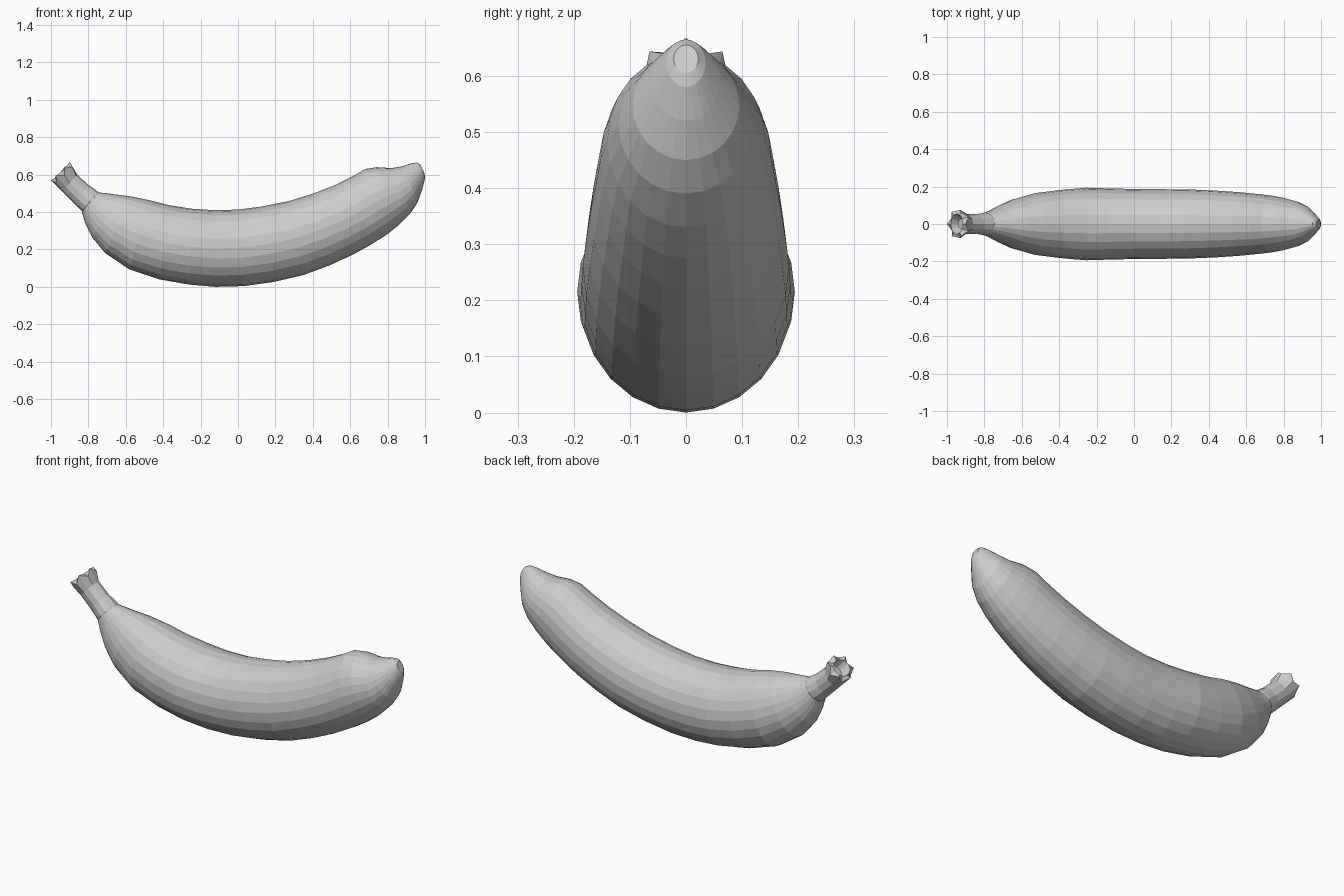
import bpy, bmesh, math
from mathutils import Vector

if "Cube" in bpy.data.objects:
    bpy.data.objects.remove(bpy.data.objects["Cube"], do_unlink=True)

grey = bpy.data.materials.new("pale grey")
grey.use_nodes = True
colour = (0.6, 0.6, 0.6, 1)
grey.diffuse_color = colour
grey.node_tree.nodes["Principled BSDF"].inputs["Base Color"].default_value = colour


def loft(name, stations, sides, ragged=()):
    """Skin oval rings; each station is upper x, z, lower x, z, half width."""
    bm = bmesh.new()
    rings = []
    for n, (ux, uz, lx, lz, width) in enumerate(stations):
        upper, lower = Vector((ux, 0, uz)), Vector((lx, 0, lz))
        centre, up = (upper + lower) / 2, (upper - lower) / 2
        ring = []
        for i in range(sides):
            a = math.tau * i / sides
            p = centre + up * math.cos(a) + Vector((0, width * math.sin(a), 0))
            # torn rim: every other point sinks back towards the body
            if n in ragged and i % 2:
                p += Vector((0.022, 0, -0.022))
            ring.append(bm.verts.new(p))
        rings.append(ring)
    for a, b in zip(rings, rings[1:]):
        for i in range(sides):
            j = (i + 1) % sides
            bm.faces.new((a[i], a[j], b[j], b[i]))
    bm.faces.new(rings[0])
    bm.faces.new(rings[-1])
    bmesh.ops.recalc_face_normals(bm, faces=bm.faces)
    mesh = bpy.data.meshes.new(name)
    bm.to_mesh(mesh)
    bm.free()
    mesh.materials.append(grey)
    obj = bpy.data.objects.new(name, mesh)
    bpy.context.collection.objects.link(obj)
    return obj


# Curved fruit, from the neck to the blunt tip
loft("fruit_body", [
    (-.75, .505, -.835, .40, .06),
    (-.70, .50, -.815, .335, .075),
    (-.64, .492, -.78, .265, .10),
    (-.57, .483, -.71, .18, .133),
    (-.48, .465, -.58, .093, .165),
    (-.37, .437, -.42, .04, .182),
    (-.25, .418, -.26, .012, .194),
    (-.13, .41, -.12, 0, .19),
    (0, .413, .03, .004, .187),
    (.13, .43, .19, .026, .186),
    (.27, .458, .35, .063, .184),
    (.40, .498, .49, .115, .178),
    (.52, .545, .61, .17, .17),
    (.62, .595, .71, .225, .16),
    (.68, .63, .79, .275, .152),
    (.74, .64, .86, .33, .14),
    (.82, .635, .92, .39, .12),
    (.88, .645, .96, .45, .095),
    (.925, .66, .985, .52, .06),
    (.955, .665, 1, .58, .035),
    (.975, .655, .998, .605, .022),
], 24)

# Flared stalk with a torn, hollow end
loft("stalk", [
    (-.72, .49, -.80, .38, .05),
    (-.75, .51, -.835, .405, .063),
    (-.80, .545, -.88, .45, .052),
    (-.86, .60, -.94, .51, .054),
    (-.90, .668, -1, .57, .075),
    (-.915, .645, -.98, .58, .055),
    (-.89, .605, -.94, .555, .03),
], 12, ragged=(4,))
